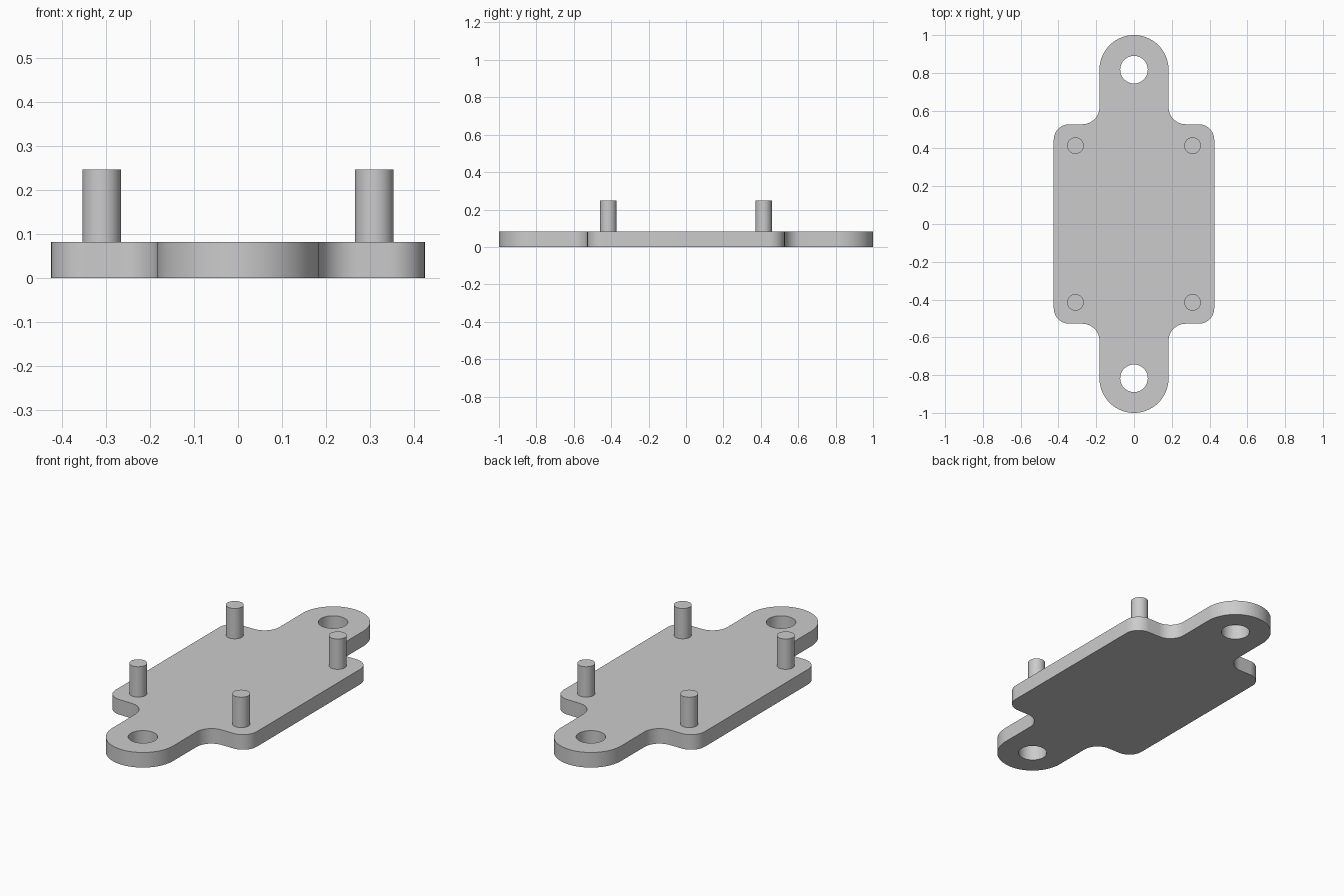
import bpy
import bmesh
from math import sin, cos, pi, radians

cube = bpy.data.objects.get("Cube")
if cube:
    bpy.data.objects.remove(cube, do_unlink=True)

# Main sizes
THICK = 0.082
PIN_TOP = 0.247
BODY_X, BODY_Y = 0.425, 0.528
CORNER, FILLET = 0.082, 0.09
EAR_R = 0.183
EAR_Y = 1 - EAR_R
HOLE_R = 0.073
PIN_R, PIN_X, PIN_Y = 0.044, 0.31, 0.415

grey = bpy.data.materials.new("plain grey")
grey.use_nodes = True
colour = (0.6, 0.6, 0.6, 1)
grey.diffuse_color = colour
grey.node_tree.nodes["Principled BSDF"].inputs["Base Color"].default_value = colour


def arc(cx, cy, r, start, end, steps):
    """Points along an arc, angles in degrees."""
    angles = [radians(start + (end - start) * i / steps) for i in range(steps + 1)]
    return [(cx + r * cos(a), cy + r * sin(a)) for a in angles]


def finish(obj):
    obj.data.materials.append(grey)
    bpy.ops.object.select_all(action='DESELECT')
    obj.select_set(True)
    bpy.context.view_layer.objects.active = obj
    bpy.ops.object.shade_smooth_by_angle(angle=radians(35))


# Plate outline: one quarter, from the side to the tip, then mirrored
quarter = arc(BODY_X - CORNER, BODY_Y - CORNER, CORNER, 0, 90, 10)
quarter += arc(EAR_R + FILLET, BODY_Y + FILLET, FILLET, 270, 180, 10)
quarter += arc(0, EAR_Y, EAR_R, 0, 90, 20)
half = quarter + [(-x, y) for x, y in reversed(quarter[:-1])]
outline = half + [(-x, -y) for x, y in half]
holes = [arc(0, s * EAR_Y, HOLE_R, 0, 360, 40)[:-1] for s in (1, -1)]

# Plate: fill the loops and extrude them to the full thickness
bm = bmesh.new()
edges = []
for loop in [outline] + holes:
    verts = [bm.verts.new((x, y, 0)) for x, y in loop]
    edges += [bm.edges.new((verts[i - 1], verts[i])) for i in range(len(verts))]
bmesh.ops.triangle_fill(bm, edges=edges, use_beauty=True, normal=(0, 0, 1))
result = bmesh.ops.extrude_face_region(bm, geom=bm.faces[:], use_keep_orig=True)
top = [v for v in result["geom"] if isinstance(v, bmesh.types.BMVert)]
bmesh.ops.translate(bm, verts=top, vec=(0, 0, THICK))
bmesh.ops.recalc_face_normals(bm, faces=bm.faces[:])
mesh = bpy.data.meshes.new("mounting_plate")
bm.to_mesh(mesh)
bm.free()
plate = bpy.data.objects.new("mounting_plate", mesh)
bpy.context.collection.objects.link(plate)
finish(plate)

# Four locating pins, set slightly into the plate
sink = THICK / 2
for sx, side in ((1, "left"), (-1, "right")):
    for sy, end in ((-1, "front"), (1, "back")):
        bpy.ops.mesh.primitive_cylinder_add(
            vertices=40, radius=PIN_R, depth=PIN_TOP - sink,
            location=(sx * PIN_X, sy * PIN_Y, (PIN_TOP + sink) / 2))
        pin = bpy.context.object
        pin.name = f"{end}_{side}_pin"
        finish(pin)
